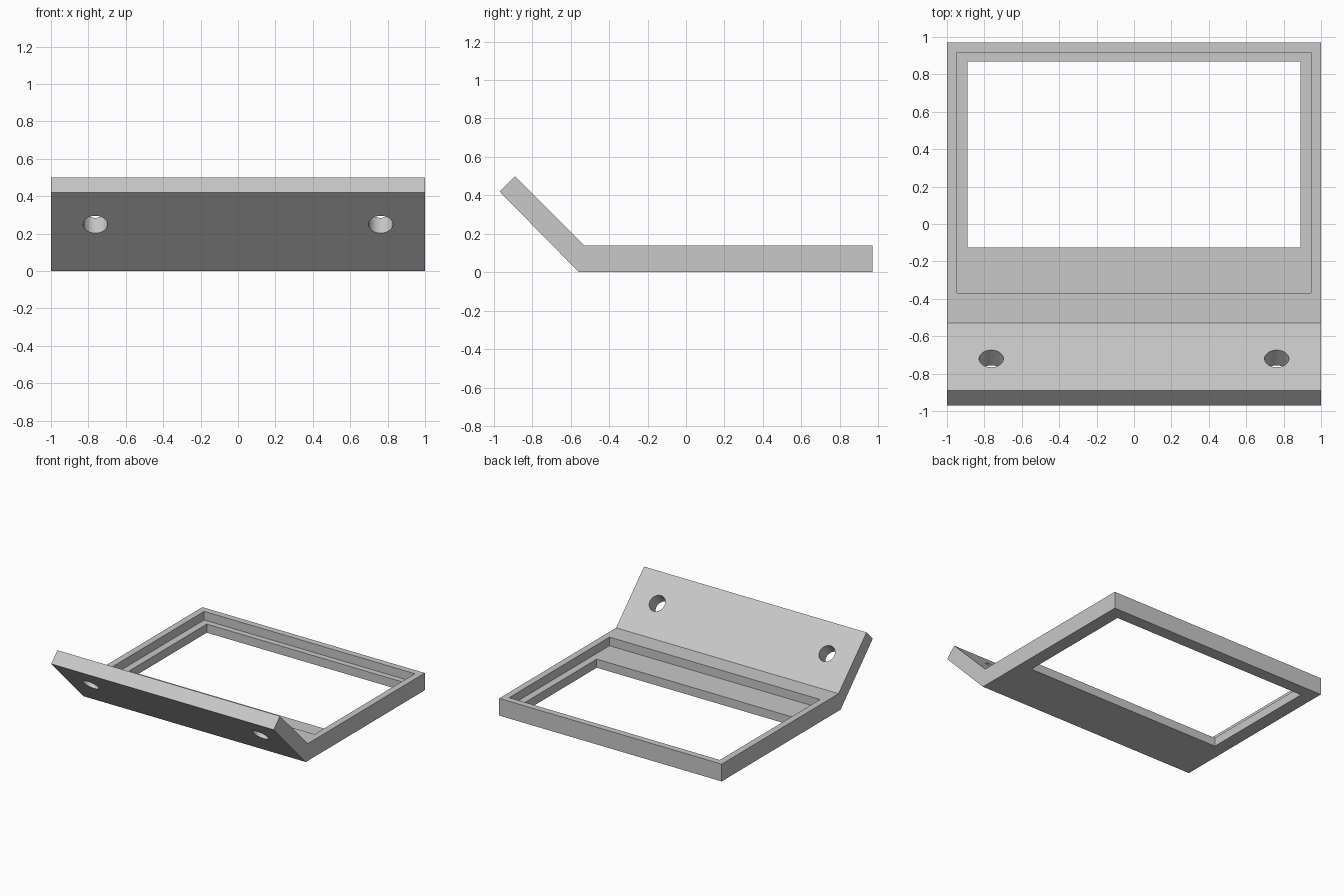
import bpy
import bmesh
from math import pi
from mathutils import Matrix, Vector

cube = bpy.data.objects.get("Cube")
if cube:
    bpy.data.objects.remove(cube, do_unlink=True)

grey = bpy.data.materials.new("light grey")
grey.use_nodes = True
colour = (0.58, 0.58, 0.58, 1)
grey.diffuse_color = colour
grey.node_tree.nodes["Principled BSDF"].inputs["Base Color"].default_value = colour


def make_object(name, bm):
    bmesh.ops.recalc_face_normals(bm, faces=bm.faces[:])
    mesh = bpy.data.meshes.new(name)
    bm.to_mesh(mesh)
    bm.free()
    mesh.materials.append(grey)
    obj = bpy.data.objects.new(name, mesh)
    bpy.context.collection.objects.link(obj)
    return obj


def box(name, half_x, y0, y1, z0, z1):
    bm = bmesh.new()
    size = Matrix.Diagonal((2 * half_x, y1 - y0, z1 - z0, 1))
    centre = Matrix.Translation((0, (y0 + y1) / 2, (z0 + z1) / 2))
    bmesh.ops.create_cube(bm, size=1, matrix=centre @ size)
    return make_object(name, bm)


def screw_hole(name, x):
    # Drilled square to the flap, which leans at 45 degrees
    bm = bmesh.new()
    place = Matrix.Translation((x, -0.76, 0.29)) @ Matrix.Rotation(-pi / 4, 4, "X")
    bmesh.ops.create_cone(bm, cap_ends=True, segments=48, radius1=0.065,
                          radius2=0.065, depth=0.3, matrix=place)
    return make_object(name, bm)


# Bent plate: flat frame and tilted flap in one side profile
profile = [(-0.557, 0), (0.97, 0), (0.97, 0.14), (-0.53, 0.14),
           (-0.89, 0.5), (-0.97, 0.42)]
bm = bmesh.new()
side = bm.faces.new([bm.verts.new((-1, y, z)) for y, z in profile])
extruded = bmesh.ops.extrude_face_region(bm, geom=[side])
moved = [v for v in extruded["geom"] if isinstance(v, bmesh.types.BMVert)]
bmesh.ops.translate(bm, verts=moved, vec=Vector((2, 0, 0)))
frame = make_object("bent_frame", bm)

# Recess, window and the two mounting holes
cutters = [
    box("recess_cutter", 0.947, -0.37, 0.918, 0.07, 0.3),
    box("window_cutter", 0.89, -0.125, 0.87, -0.1, 0.3),
    screw_hole("left_hole_cutter", 0.763),
    screw_hole("right_hole_cutter", -0.763),
]
bpy.context.view_layer.objects.active = frame
for cutter in cutters:
    cut = frame.modifiers.new(cutter.name, "BOOLEAN")
    cut.operation = "DIFFERENCE"
    cut.solver = "EXACT"
    cut.object = cutter
    bpy.ops.object.modifier_apply(modifier=cut.name)
for cutter in cutters:
    bpy.data.objects.remove(cutter, do_unlink=True)

# Smooth hole walls, crisp edges elsewhere
bpy.ops.object.select_all(action="DESELECT")
frame.select_set(True)
bpy.ops.object.shade_smooth_by_angle(angle=pi / 6)
